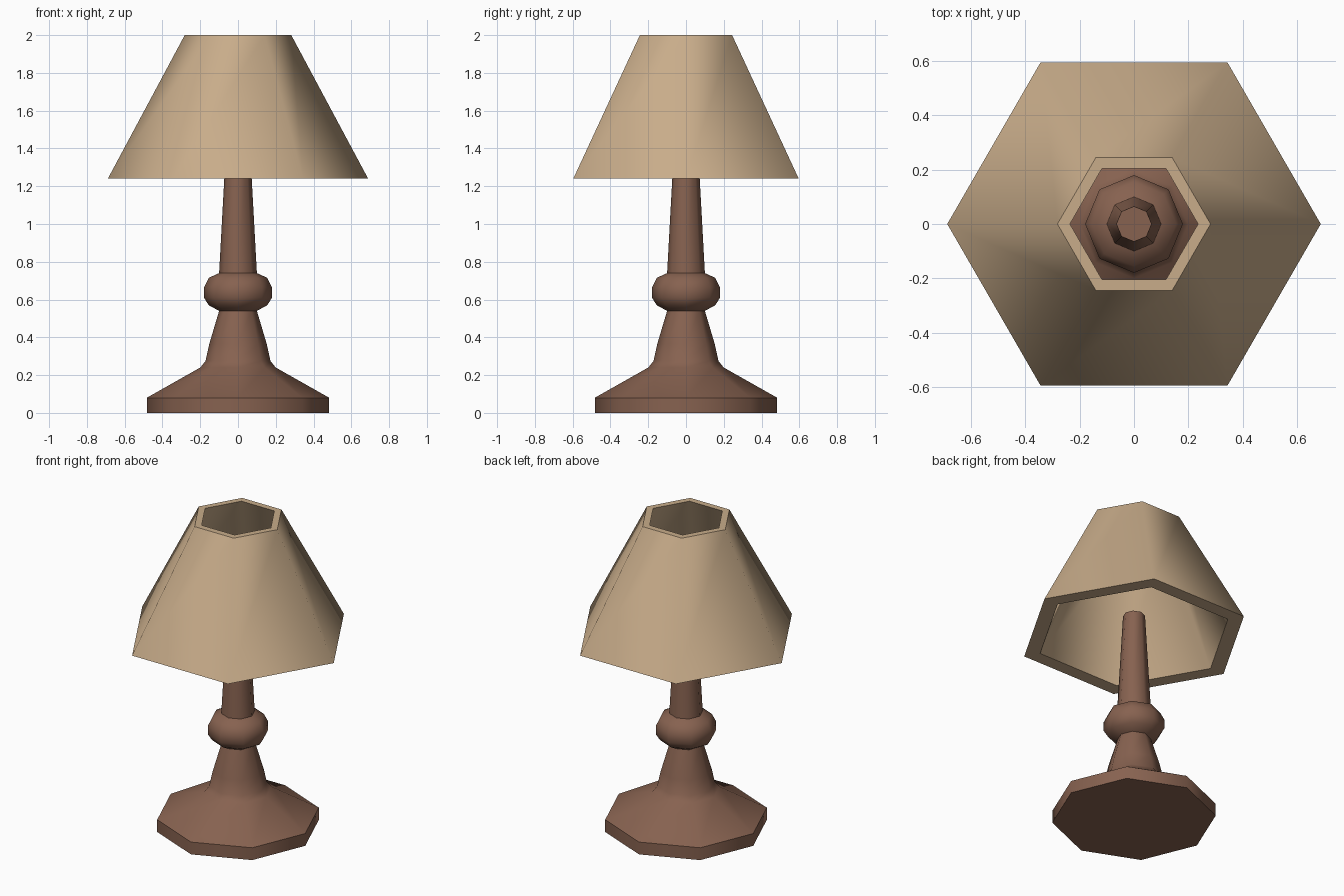
import bpy, bmesh, math

if "Cube" in bpy.data.objects:
    bpy.data.objects.remove(bpy.data.objects["Cube"])


def material(name, rgb):
    m = bpy.data.materials.new(name)
    m.diffuse_color = (*rgb, 1.0)
    m.use_nodes = True
    m.node_tree.nodes["Principled BSDF"].inputs["Base Color"].default_value = m.diffuse_color
    return m


def lathe(name, profile, sides, mat, closed=False):
    """Spin (radius, z) points round z; closed joins last ring to first, else ends are capped."""
    bm = bmesh.new()
    rings = []
    for r, z in profile:
        rings.append([bm.verts.new((r * math.cos(2 * math.pi * i / sides),
                                    r * math.sin(2 * math.pi * i / sides), z))
                      for i in range(sides)])
    pairs = list(zip(rings, rings[1:]))
    if closed:
        pairs.append((rings[-1], rings[0]))
    else:
        bm.faces.new(rings[0][::-1])
        bm.faces.new(rings[-1])
    for a, b in pairs:
        for i in range(sides):
            j = (i + 1) % sides
            bm.faces.new((a[i], a[j], b[j], b[i]))
    bmesh.ops.recalc_face_normals(bm, faces=bm.faces)
    mesh = bpy.data.meshes.new(name)
    bm.to_mesh(mesh)
    bm.free()
    mesh.materials.append(mat)
    ob = bpy.data.objects.new(name, mesh)
    bpy.context.collection.objects.link(ob)
    bpy.ops.object.select_all(action='DESELECT')
    ob.select_set(True)
    bpy.context.view_layer.objects.active = ob
    bpy.ops.object.shade_smooth_by_angle(angle=math.radians(58))
    return ob


wood = material("brown_wood", (0.242, 0.122, 0.080))
fabric = material("tan_fabric", (0.578, 0.413, 0.254))

# Octagonal foot, flared neck, bead and tapered pole in one turned stand
lathe("lamp_stand", [
    (0.483, 0.0), (0.483, 0.08), (0.20, 0.24), (0.172, 0.275), (0.152, 0.365),
    (0.10, 0.54), (0.155, 0.57), (0.18, 0.61), (0.18, 0.665), (0.155, 0.715),
    (0.10, 0.74), (0.065, 1.38)], 8, wood)

# Hexagonal hollow shade, thicker at the bottom rim
lathe("lamp_shade", [
    (0.688, 1.242), (0.282, 2.0), (0.236, 2.0), (0.588, 1.242)], 6, fabric, closed=True)
